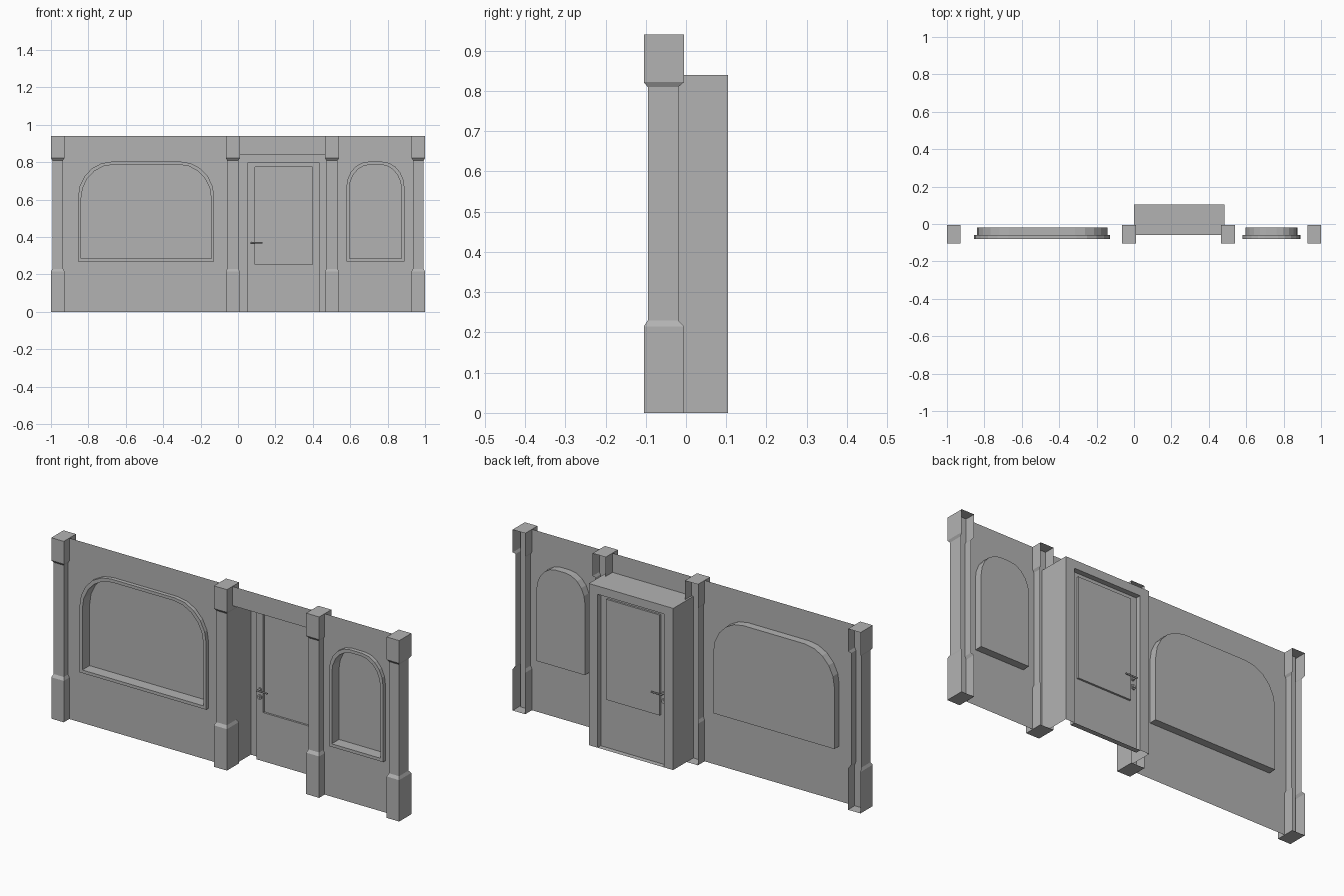
import bpy, bmesh, math

cube = bpy.data.objects.get("Cube")
if cube:
    bpy.data.objects.remove(cube, do_unlink=True)

mat = bpy.data.materials.new("plain grey")
mat.use_nodes = True
GREY = (0.45, 0.45, 0.45, 1)
mat.diffuse_color = GREY
mat.node_tree.nodes["Principled BSDF"].inputs["Base Color"].default_value = GREY

WALL_Y = -0.06
TOP = 0.94


def finish(bm, name):
    bmesh.ops.recalc_face_normals(bm, faces=bm.faces)
    mesh = bpy.data.meshes.new(name)
    bm.to_mesh(mesh)
    bm.free()
    mesh.materials.append(mat)
    obj = bpy.data.objects.new(name, mesh)
    bpy.context.scene.collection.objects.link(obj)
    return obj


def loft(name, rings, closed=True, cap_start=False, cap_end=False):
    """Skin a series of rings that all have the same number of points."""
    bm = bmesh.new()
    loops = [[bm.verts.new(p) for p in ring] for ring in rings]
    n = len(loops[0])
    for a, b in zip(loops, loops[1:]):
        for i in range(n if closed else n - 1):
            j = (i + 1) % n
            bm.faces.new((a[i], a[j], b[j], b[i]))
    if cap_start:
        bm.faces.new(loops[0])
    if cap_end:
        bm.faces.new(loops[-1])
    return finish(bm, name)


def at_y(outline, y):
    return [(x, y, z) for x, z in outline]


def rect(x0, x1, z0, z1):
    return [(x0, z0), (x0, z1), (x1, z1), (x1, z0)]


def arch(x0, x1, z0, z1, rx, rz, steps=5):
    """Window outline with two rounded upper corners."""
    pts = [(x0, z0)]
    for i in range(steps + 1):
        a = math.pi / 2 * i / steps
        pts.append((x0 + rx * (1 - math.cos(a)), z1 - rz * (1 - math.sin(a))))
    return pts + [(x0 + x1 - x, z) for x, z in reversed(pts)]


# Windows: raised trim, reveal and pane
holes = []
for name, x0, x1, rx, rz in (("wide_window", -0.855, -0.127, 0.18, 0.19),
                             ("narrow_window", 0.579, 0.89, 0.12, 0.14)):
    outer = arch(x0, x1, 0.27, 0.803, rx, rz)
    b = 0.016
    inner = arch(x0 + b, x1 - b, 0.27 + b, 0.803 - b, rx - b / 2, rz - b / 2)
    holes.append(inner)
    loft(name, [at_y(outer, WALL_Y), at_y(outer, -0.08), at_y(inner, -0.08),
                at_y(inner, WALL_Y), at_y(inner, -0.02)], cap_end=True)

# Wall sheet with window holes and alcove opening
alcove = rect(0.0, 0.485, 0, 0.84)
W = 0.993
wall = [(-W, 0), (-W, TOP), (W, TOP), (W, 0)] + alcove[::-1]
bm = bmesh.new()
for outline in [wall] + holes:
    vs = [bm.verts.new(p) for p in at_y(outline, WALL_Y)]
    for a, b in zip(vs, vs[1:] + vs[:1]):
        bm.edges.new((a, b))
bmesh.ops.triangle_fill(bm, use_beauty=True, edges=bm.edges[:], normal=(0, -1, 0))
finish(bm, "wall")

# Pillars, open at the back
for i, (x0, x1) in enumerate(((-1, -0.928), (-0.065, 0.01),
                              (0.465, 0.54), (0.928, 1))):
    rings = []
    for z, slim in ((0, 0), (0.215, 0), (0.23, 1), (0.81, 1), (0.822, 0), (TOP, 0)):
        d = 0.007 * slim
        front, back = -0.105 + 0.01 * slim, -0.005 - 0.014 * slim
        rings.append([(x0 + d, back, z), (x0 + d, front, z),
                      (x1 - d, front, z), (x1 - d, back, z)])
    loft(f"pillar_{i + 1}", rings, closed=False, cap_start=True, cap_end=True)

# Door alcove
door = rect(0.052, 0.435, 0, 0.797)
BACK, LEAF = 0.105, 0.078
loft("door_alcove", [at_y(alcove, WALL_Y), at_y(alcove, BACK), at_y(door, BACK)],
     closed=False)

# Door leaf with sunken panel
panel = rect(0.09, 0.398, 0.253, 0.775)
loft("door", [at_y(door, BACK), at_y(door, LEAF), at_y(panel, LEAF),
              at_y(panel, LEAF + 0.01)], cap_end=True)


def rod(name, x, z, r, y0, y1, along_x=False):
    """Short round bar running along y, or along x from x to y1 at depth y0."""
    rings = []
    for end in ((x, y1) if along_x else (y0, y1)):
        ring = []
        for k in range(12):
            c, s = (r * f(math.tau * k / 12) for f in (math.cos, math.sin))
            ring.append((end, y0 + c, z + s) if along_x else (x + c, end, z + s))
        rings.append(ring)
    obj = loft(name, rings, cap_start=True, cap_end=True)
    for poly in obj.data.polygons:
        poly.use_smooth = len(poly.vertices) == 4


# Door handles and lock plates on both sides
for side, sign in (("front", -1), ("back", 1)):
    rod(f"handle_rose_{side}", 0.073, 0.37, 0.009, LEAF, LEAF + sign * 0.005)
    rod(f"handle_stem_{side}", 0.073, 0.37, 0.005, LEAF, LEAF + sign * 0.023)
    rod(f"handle_lever_{side}", 0.067, 0.37, 0.004, LEAF + sign * 0.022, 0.13, True)
    rod(f"lock_plate_{side}", 0.071, 0.33, 0.013, LEAF, LEAF + sign * 0.006)
    rod(f"lock_core_{side}", 0.071, 0.33, 0.006, LEAF, LEAF + sign * 0.01)
